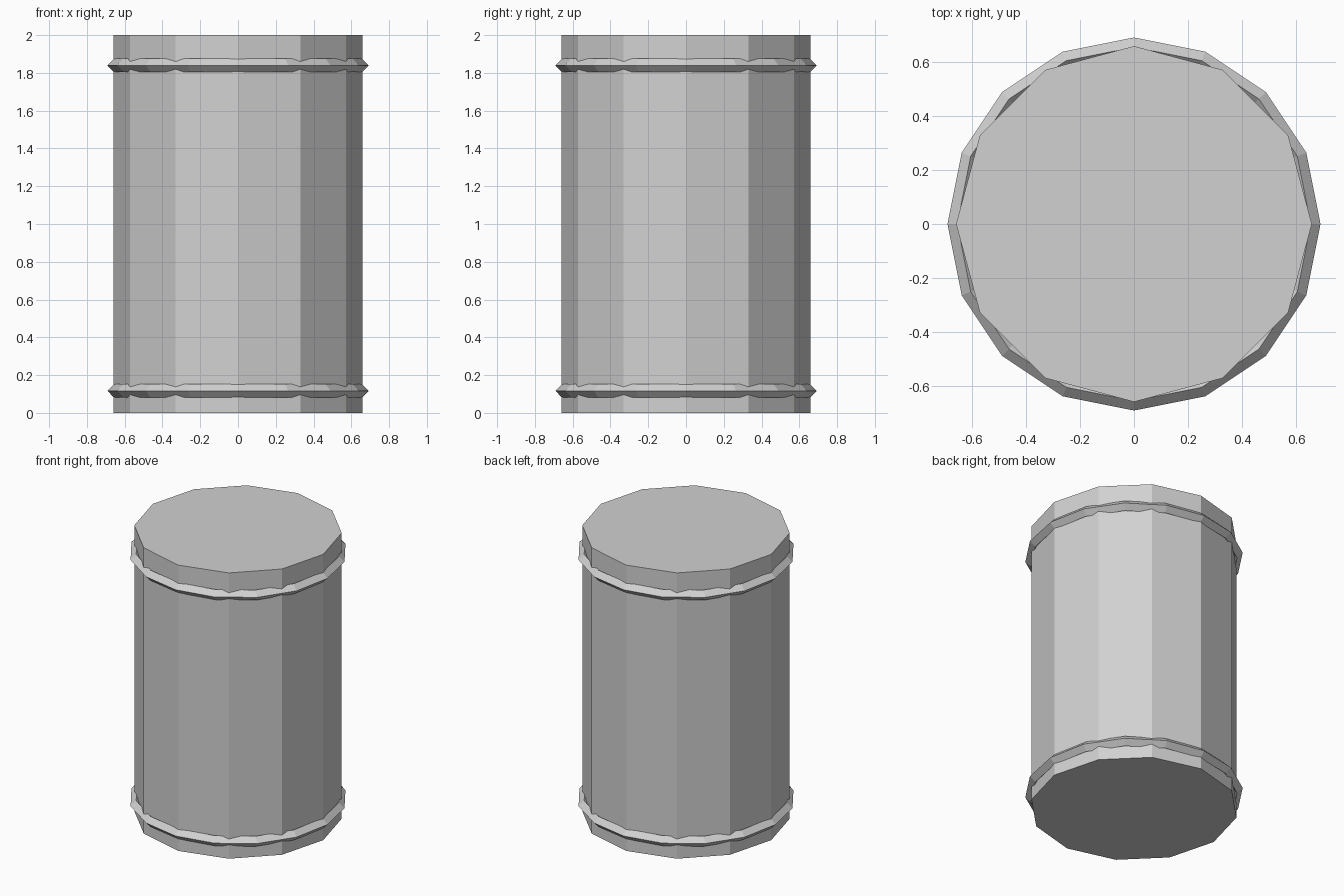
import bpy
import bmesh
from math import cos, sin, tau

cube = bpy.data.objects.get("Cube")
if cube:
    bpy.data.objects.remove(cube, do_unlink=True)

# Single grey metal
grey = bpy.data.materials.new("grey metal")
grey.use_nodes = True
colour = (0.64, 0.64, 0.64, 1)
grey.diffuse_color = colour
grey.node_tree.nodes["Principled BSDF"].inputs["Base Color"].default_value = colour


def add_object(name, bm):
    bmesh.ops.recalc_face_normals(bm, faces=bm.faces)
    mesh = bpy.data.meshes.new(name)
    bm.to_mesh(mesh)
    bm.free()
    mesh.materials.append(grey)
    obj = bpy.data.objects.new(name, mesh)
    bpy.context.collection.objects.link(obj)
    return obj


# Twelve-sided closed drum, corners on the x and y axes
def add_drum(name, radius, height, sides):
    bm = bmesh.new()
    base = [bm.verts.new((radius * cos(tau * i / sides), radius * sin(tau * i / sides), 0))
            for i in range(sides)]
    face = bm.faces.new(base)
    top = bmesh.ops.extrude_face_region(bm, geom=[face], use_keep_orig=True)["geom"]
    bmesh.ops.translate(bm, vec=(0, 0, height),
                        verts=[v for v in top if isinstance(v, bmesh.types.BMVert)])
    return add_object(name, bm)


# Sixteen-sided hoop with a diamond cross-section
def add_hoop(name, z, major, minor, sides, tube_sides=4):
    bm = bmesh.new()
    loops = []
    for i in range(sides):
        a = tau * i / sides
        loop = []
        for j in range(tube_sides):
            b = tau * j / tube_sides
            r = major + minor * cos(b)
            loop.append(bm.verts.new((r * cos(a), r * sin(a), z + minor * sin(b))))
        loops.append(loop)
    for i in range(sides):
        here, after = loops[i], loops[(i + 1) % sides]
        for j in range(tube_sides):
            k = (j + 1) % tube_sides
            bm.faces.new((here[j], after[j], after[k], here[k]))
    return add_object(name, bm)


add_drum("drum_body", 0.66, 2.0, 12)
for name, z in (("lower_hoop", 0.117), ("upper_hoop", 1.84)):
    add_hoop(name, z, 0.656, 0.036, 16)
